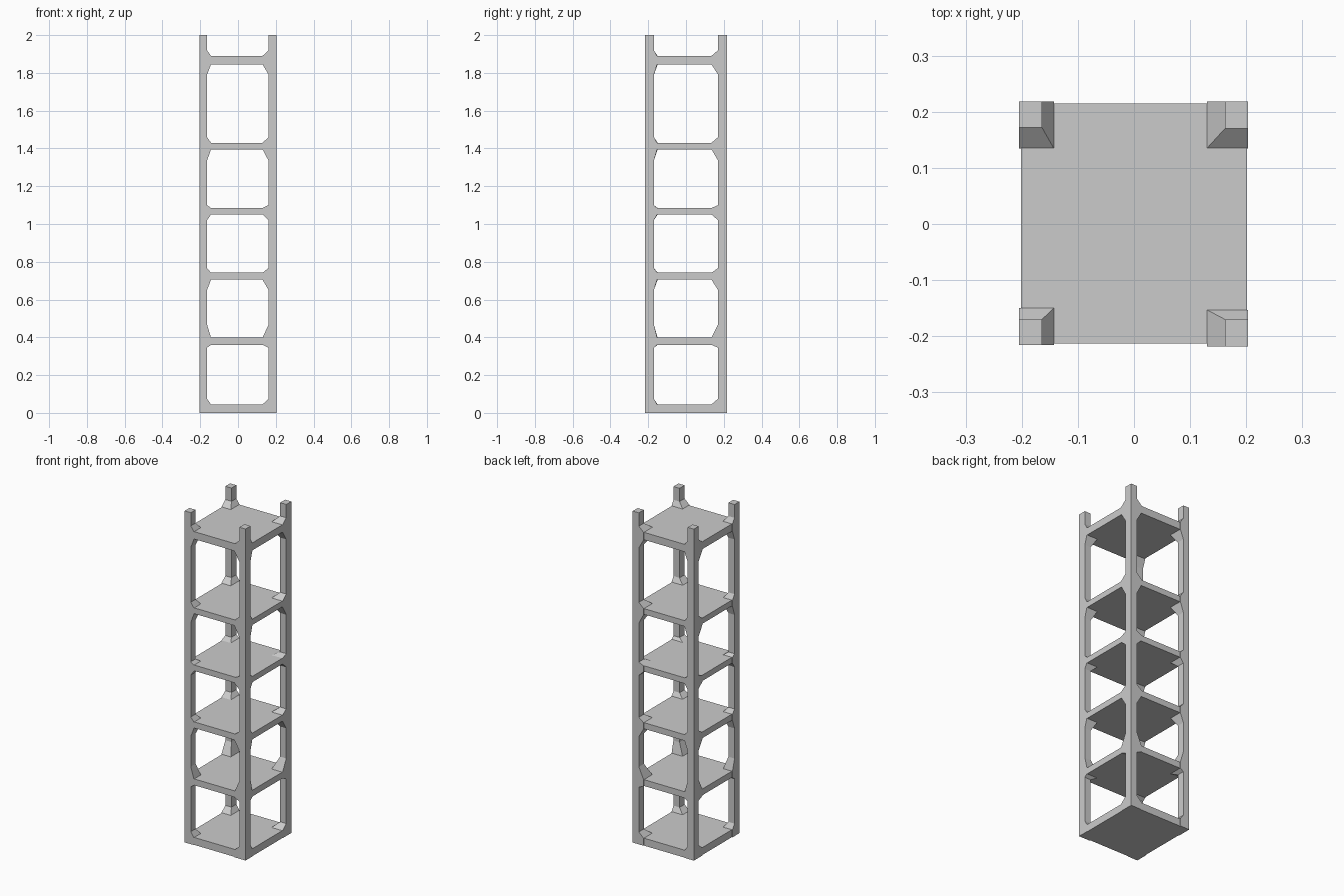
import bpy, bmesh

if "Cube" in bpy.data.objects:
    bpy.data.objects.remove(bpy.data.objects["Cube"])

# Shelf levels (underside, top) and flare heights (above, below) at each one
SHELVES = [
    (0.00, 0.045, 0.030, 0.0),
    (0.36, 0.398, 0.070, 0.015),
    (0.705, 0.742, 0.025, 0.055),
    (1.05, 1.085, 0.015, 0.030),
    (1.395, 1.43, 0.030, 0.060),
    (1.845, 1.89, 0.030, 0.055),
]
TOP = 2.0


def make_object(name, bm):
    bmesh.ops.recalc_face_normals(bm, faces=bm.faces)
    mesh = bpy.data.meshes.new(name)
    bm.to_mesh(mesh)
    bm.free()
    obj = bpy.data.objects.new(name, mesh)
    bpy.context.collection.objects.link(obj)
    return obj


def loft_rects(name, sections):
    """Loft rectangles given as (x0, x1, y0, y1, z) into a closed solid."""
    bm = bmesh.new()
    rings = [[bm.verts.new(p) for p in ((a, c, z), (b, c, z), (b, d, z), (a, d, z))]
             for a, b, c, d, z in sections]
    for lo, hi in zip(rings, rings[1:]):
        for i in range(4):
            j = (i + 1) % 4
            bm.faces.new((lo[i], lo[j], hi[j], hi[i]))
    bm.faces.new(rings[0])
    bm.faces.new(rings[-1])
    return make_object(name, bm)


# Flat shelves
for n, (z0, z1, _, _) in enumerate(SHELVES):
    loft_rects(f"shelf_{n + 1}", [(-0.201, 0.201, -0.213, 0.215, z0),
                                  (-0.201, 0.201, -0.213, 0.215, z1)])


# Corner posts, flaring inward where they meet each shelf
def post(name, outer, inner, flare):
    (ox, oy), (ix, iy), (fx, fy) = outer, inner, flare
    sections = []
    for z0, z1, above, below in SHELVES:
        if below:
            sections.append((ox, ix, oy, iy, z0 - below))
        sections.append((ox, fx, oy, fy, z0))
        sections.append((ox, fx, oy, fy, z1))
        sections.append((ox, ix, oy, iy, z1 + above))
    sections.append((ox, ix, oy, iy, TOP))
    return loft_rects(name, sections)


post("front_left_post", (-0.205, -0.216), (-0.164, -0.170), (-0.143, -0.150))
post("front_right_post", (0.203, -0.218), (0.162, -0.170), (0.130, -0.153))
post("back_left_post", (-0.205, 0.218), (-0.164, 0.172), (-0.143, 0.135))
post("back_right_post", (0.203, 0.218), (0.162, 0.170), (0.130, 0.135))
